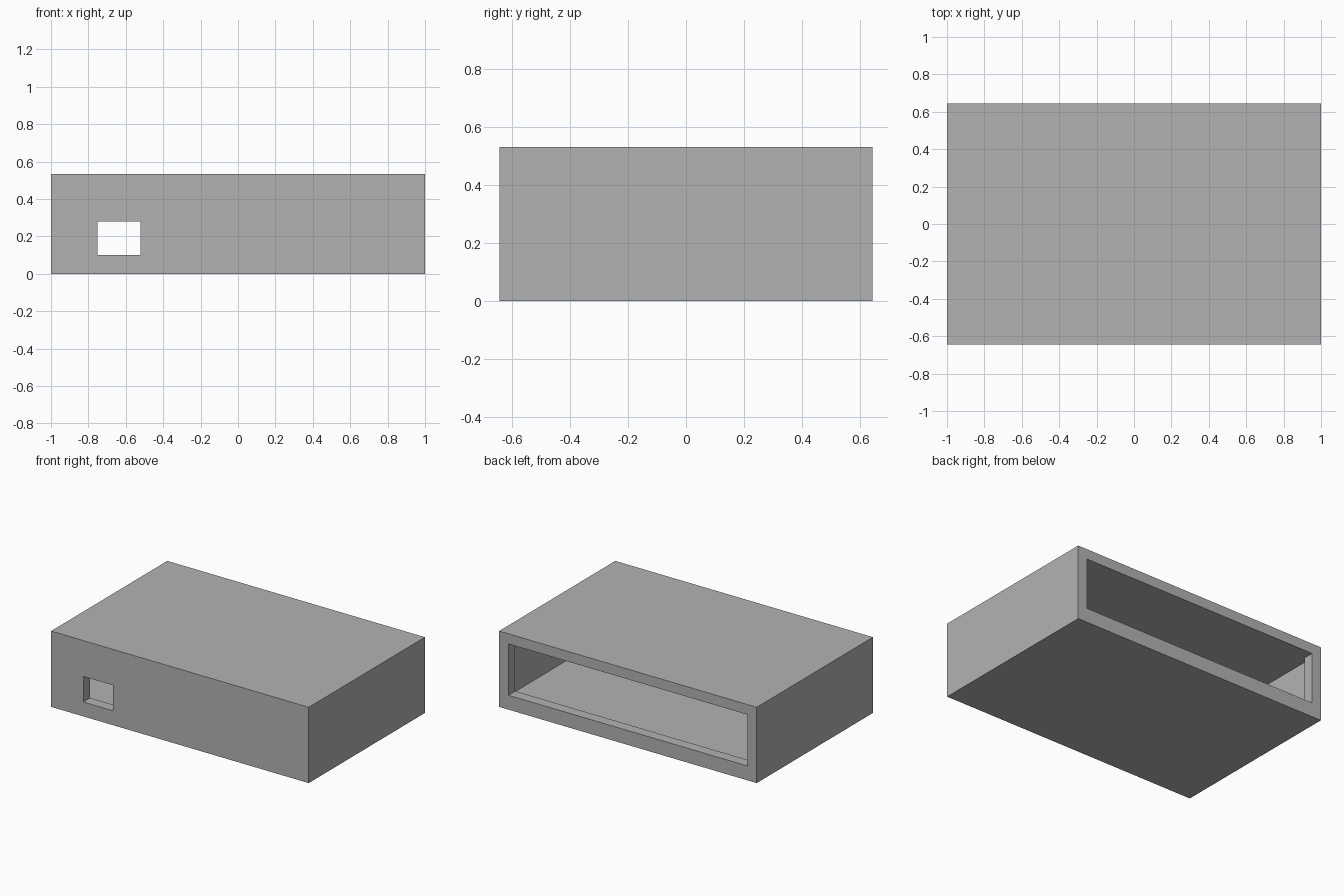
import bpy
import bmesh
from mathutils import Vector

# Remove the default cube
cube = bpy.data.objects.get("Cube")
if cube:
    bpy.data.objects.remove(cube, do_unlink=True)

# Overall size and wall measurements
HALF_X, HALF_Y, HEIGHT = 1.0, 0.644, 0.532
FRONT_WALL, LIP_DEPTH = 0.075, 0.075
SIDE_WALL, FLOOR, CEILING = 0.036, 0.068, 0.461
LIP_SIDE, LIP_TOP = 0.072, 0.101


def box(name, low, high):
    """Axis-aligned box between two corners."""
    low, high = Vector(low), Vector(high)
    bm = bmesh.new()
    bmesh.ops.create_cube(bm, size=1)
    bmesh.ops.scale(bm, vec=high - low, verts=bm.verts)
    bmesh.ops.translate(bm, vec=(low + high) / 2, verts=bm.verts)
    mesh = bpy.data.meshes.new(name)
    bm.to_mesh(mesh)
    bm.free()
    obj = bpy.data.objects.new(name, mesh)
    bpy.context.scene.collection.objects.link(obj)
    return obj


# Plain grey material
grey = bpy.data.materials.new("plain grey")
grey.use_nodes = True
color = (0.45, 0.45, 0.45, 1)
grey.diffuse_color = color
bsdf = next(n for n in grey.node_tree.nodes if n.type == "BSDF_PRINCIPLED")
bsdf.inputs["Base Color"].default_value = color

# Outer block of the enclosure
shell = box("enclosure_shell", (-HALF_X, -HALF_Y, 0), (HALF_X, HALF_Y, HEIGHT))
shell.data.materials.append(grey)

inner_x, mouth_x = HALF_X - SIDE_WALL, HALF_X - LIP_SIDE
inner_front, inner_back = FRONT_WALL - HALF_Y, HALF_Y - LIP_DEPTH
cutters = [
    # Main cavity
    box("cavity_cutter", (-inner_x, inner_front, FLOOR),
        (inner_x, inner_back, CEILING)),
    # Back opening, narrowed by a lip at the sides and floor
    box("back_opening_cutter", (-mouth_x, inner_back - 0.1, LIP_TOP),
        (mouth_x, HALF_Y + 0.1, CEILING)),
    # Small port through the front wall
    box("front_port_cutter", (-0.75, -HALF_Y - 0.1, LIP_TOP),
        (-0.52, inner_front + 0.1, 0.28)),
]
for cutter in cutters:
    cutter.hide_render = True
    cut = shell.modifiers.new(cutter.name, "BOOLEAN")
    cut.operation = "DIFFERENCE"
    cut.solver = "EXACT"
    cut.object = cutter

# Bake the cuts and drop the cutters
bpy.context.view_layer.update()
graph = bpy.context.evaluated_depsgraph_get()
result = bpy.data.meshes.new_from_object(shell.evaluated_get(graph))
shell.modifiers.clear()
shell.data = result
result.name = "enclosure_shell"
result.materials.clear()
result.materials.append(grey)
for face in result.polygons:
    face.material_index = 0
    face.use_smooth = False
for cutter in cutters:
    bpy.data.objects.remove(cutter, do_unlink=True)
